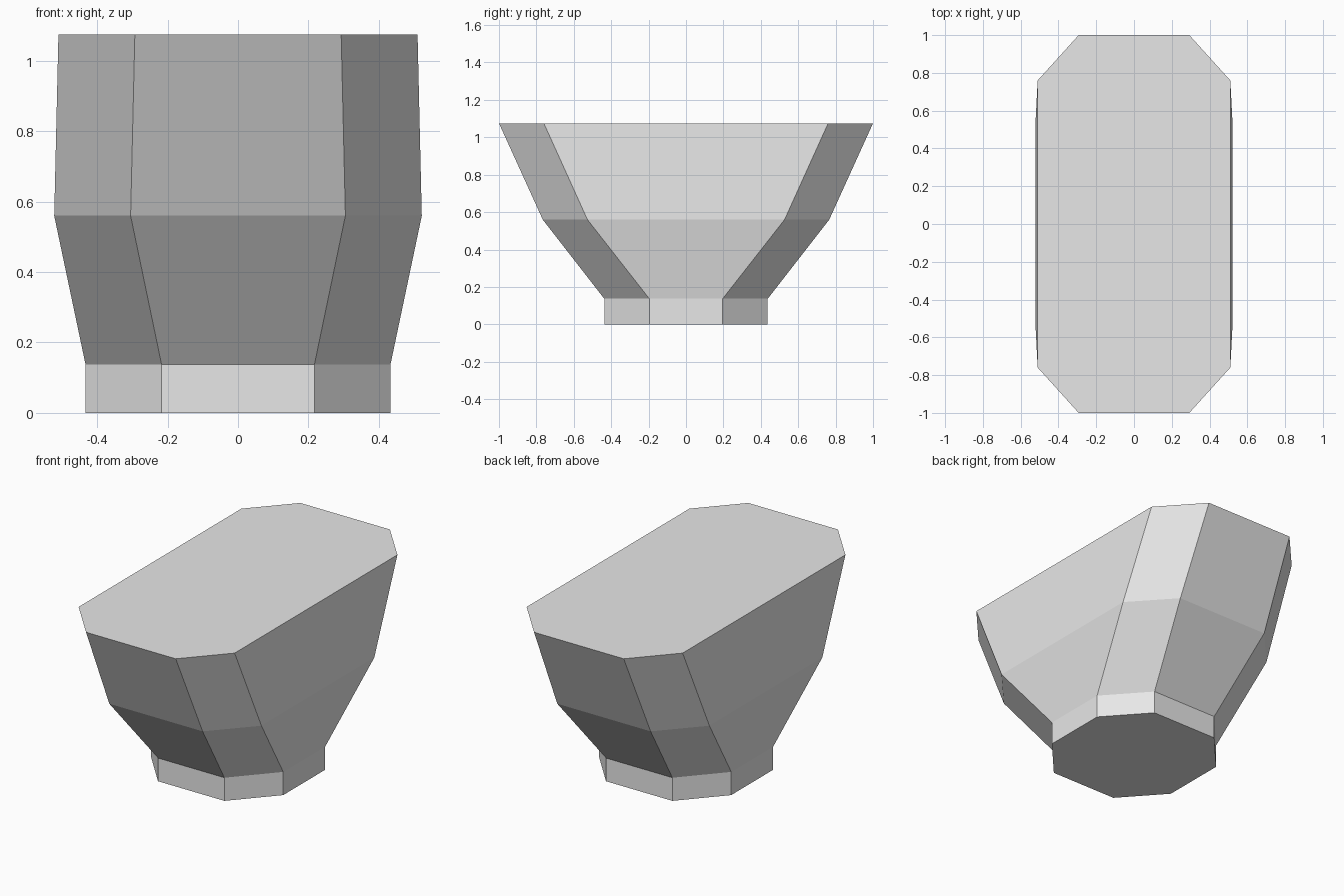
import bpy
import bmesh

cube = bpy.data.objects.get("Cube")
if cube:
    bpy.data.objects.remove(cube, do_unlink=True)

# Single plain grey
grey = bpy.data.materials.new("light_grey")
grey.use_nodes = True
colour = (0.8, 0.8, 0.8, 1)
grey.diffuse_color = colour
grey.node_tree.nodes["Principled BSDF"].inputs["Base Color"].default_value = colour


def octagon(bm, z, x, y, flat_x, flat_y):
    """Ring of a chamfered rectangle, counter-clockwise from above."""
    quarter = [(x, flat_y), (flat_x, y)]
    points = quarter + [(-px, py) for px, py in reversed(quarter)]
    points += [(-px, -py) for px, py in points]
    return [bm.verts.new((px, py, z)) for px, py in points]


# Flared tub: height, half width, half depth, half of each straight side
sections = [
    (0.0, 0.433, 0.437, 0.217, 0.196),
    (0.137, 0.433, 0.437, 0.217, 0.196),
    (0.56, 0.522, 0.766, 0.305, 0.527),
    (1.075, 0.51, 1.0, 0.293, 0.76),
]
bm = bmesh.new()
rings = [octagon(bm, *s) for s in sections]

# Side walls between neighbouring rings
for low, high in zip(rings, rings[1:]):
    for i in range(len(low)):
        j = (i + 1) % len(low)
        bm.faces.new((low[i], low[j], high[j], high[i]))

# Flat bottom and top
bm.faces.new(rings[0][::-1])
bm.faces.new(rings[-1])
bmesh.ops.recalc_face_normals(bm, faces=bm.faces[:])

mesh = bpy.data.meshes.new("flared_block")
bm.to_mesh(mesh)
bm.free()
mesh.materials.append(grey)
block = bpy.data.objects.new("flared_block", mesh)
bpy.context.collection.objects.link(block)
